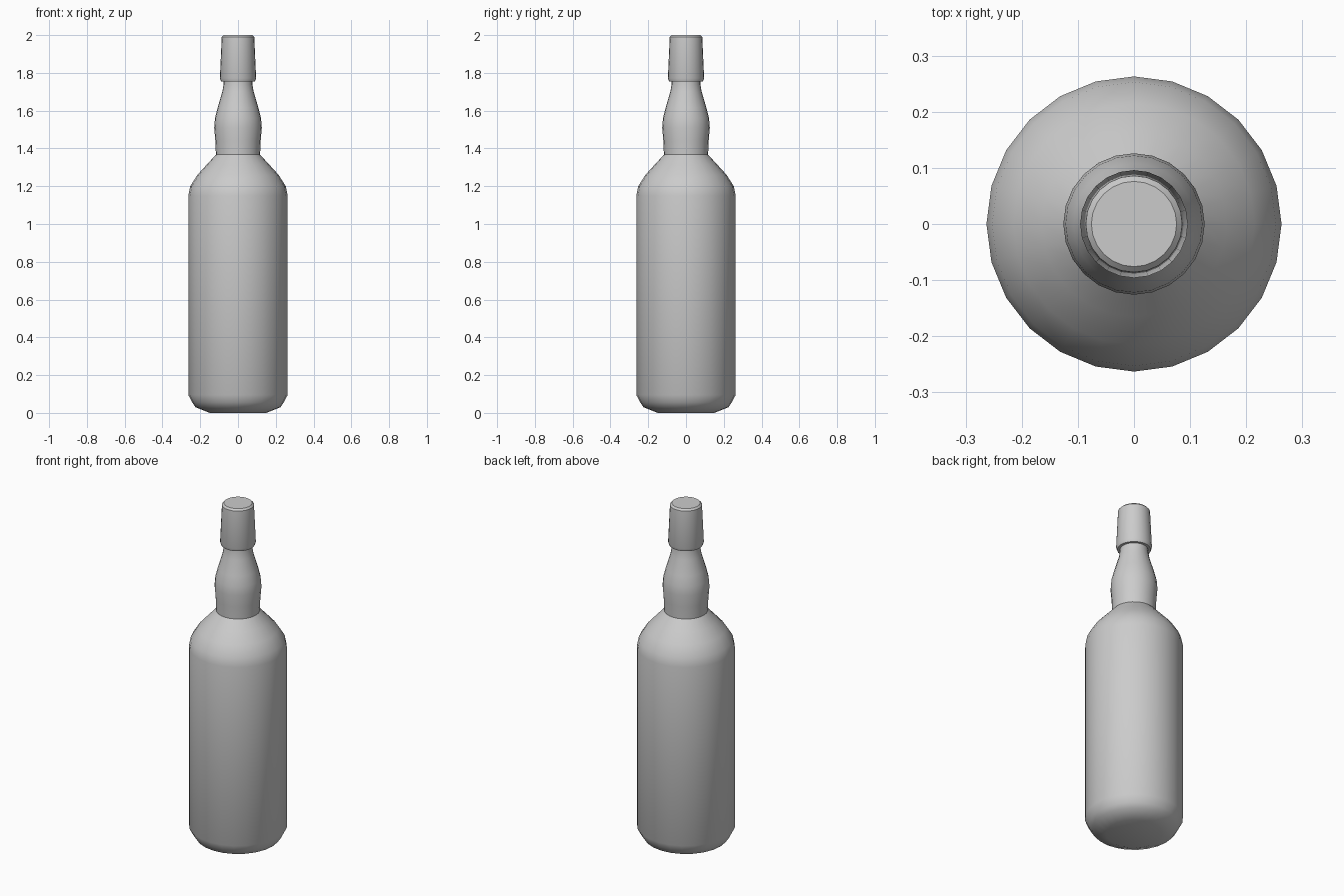
import bpy
import bmesh
import math

SIDES = 24

default = bpy.data.objects.get("Cube")
if default:
    bpy.data.objects.remove(default, do_unlink=True)

grey = bpy.data.materials.new("plain grey")
grey.use_nodes = True
colour = (0.6, 0.6, 0.6, 1)
grey.diffuse_color = colour
grey.node_tree.nodes["Principled BSDF"].inputs["Base Color"].default_value = colour


def lathe(name, profile, angle):
    """Turn a (radius, height) profile around the z axis."""
    bm = bmesh.new()
    verts = [bm.verts.new((r, 0, z)) for r, z in profile]
    edges = [bm.edges.new(pair) for pair in zip(verts, verts[1:])]
    bmesh.ops.spin(bm, geom=verts + edges, cent=(0, 0, 0), axis=(0, 0, 1),
                   angle=math.tau, steps=SIDES)
    bmesh.ops.remove_doubles(bm, verts=bm.verts[:], dist=0.0005)
    bmesh.ops.recalc_face_normals(bm, faces=bm.faces[:])
    mesh = bpy.data.meshes.new(name)
    bm.to_mesh(mesh)
    bm.free()
    mesh.materials.append(grey)
    obj = bpy.data.objects.new(name, mesh)
    bpy.context.collection.objects.link(obj)
    bpy.ops.object.select_all(action='DESELECT')
    obj.select_set(True)
    bpy.context.view_layer.objects.active = obj
    bpy.ops.object.shade_smooth_by_angle(angle=math.radians(angle))
    return obj


# Cylindrical body with chamfered foot and rounded shoulder
lathe("bottle_body", [
    (0, 0.005), (0.15, 0.005), (0.225, 0.03), (0.242, 0.055), (0.263, 0.095),
    (0.263, 1.15), (0.253, 1.2), (0.215, 1.26), (0.165, 1.315),
    (0.117, 1.367), (0, 1.367)], 40)

# Bulging neck
lathe("bottle_neck", [
    (0, 1.367), (0.117, 1.367), (0.12, 1.44), (0.126, 1.51), (0.122, 1.56),
    (0.108, 1.615), (0.083, 1.7), (0.076, 1.74), (0.075, 1.77),
    (0, 1.77)], 40)

# Tapered stopper cap with a narrow lip
lathe("bottle_cap", [
    (0, 1.755), (0.09, 1.755), (0.096, 1.772), (0.086, 1.99),
    (0.076, 2.0), (0, 2.0)], 30)

# Rest the foot on the ground
for vert in bpy.data.objects["bottle_body"].data.vertices:
    if vert.co.z < 0.01:
        vert.co.z = 0
